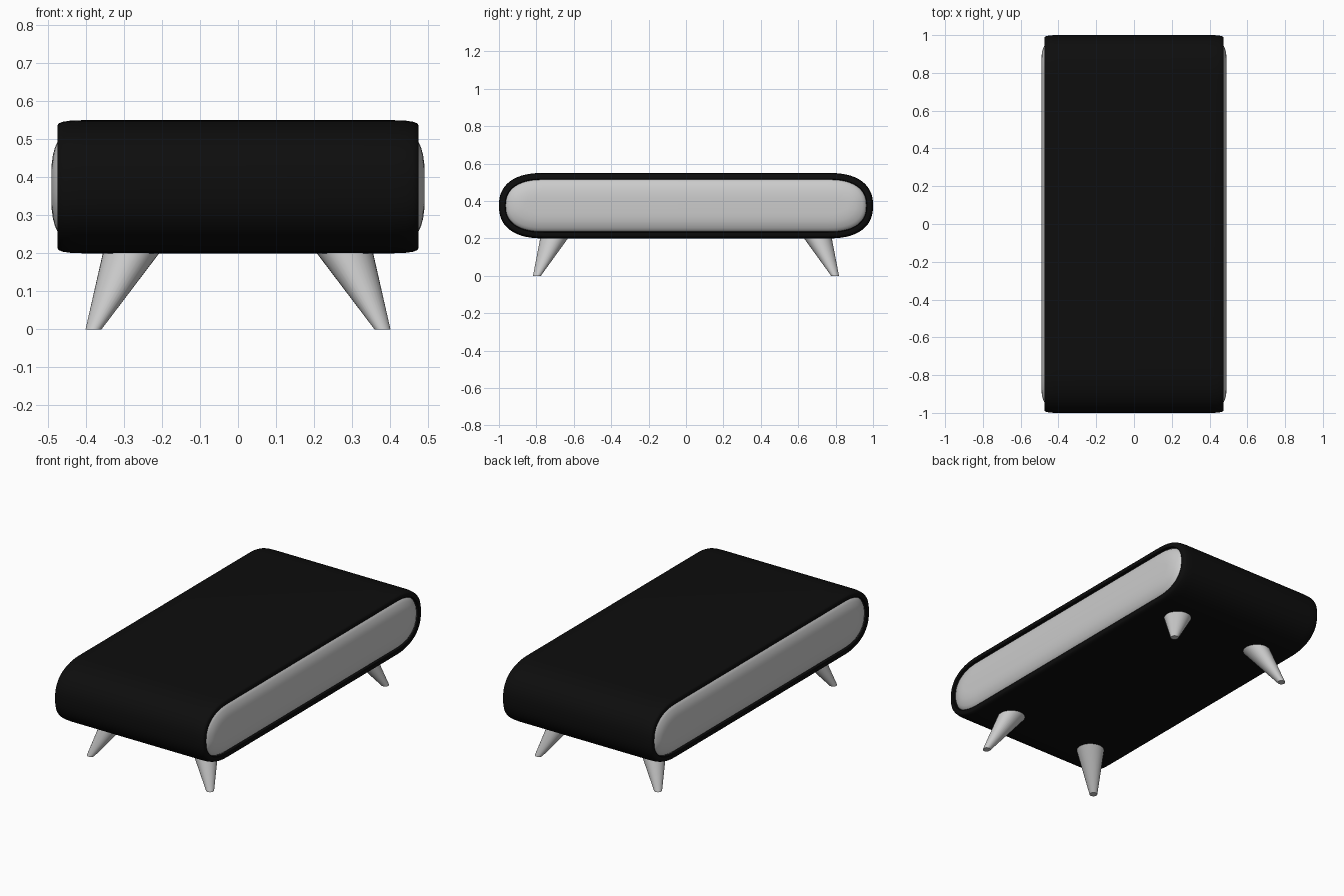
import bpy, bmesh, math

if "Cube" in bpy.data.objects:
    bpy.data.objects.remove(bpy.data.objects["Cube"])

def material(name, c):
    m = bpy.data.materials.new(name)
    m.diffuse_color = (c, c, c, 1)
    m.use_nodes = True
    m.node_tree.nodes["Principled BSDF"].inputs["Base Color"].default_value = m.diffuse_color
    return m

black = material("black shell", 0.004)
grey = material("light grey", 0.6)

MID_Z, HALF_Y, HALF_Z, CORNER_Y, POWER, STEPS = 0.375, 1.0, 0.175, 0.24, 2.4, 14

def outline(d):
    """Rounded side outline (y, z), inset by d."""
    hy, hz, ry = HALF_Y - d, HALF_Z - d, CORNER_Y - d
    pts = []
    for q in range(4):
        for i in range(STEPS + 1):
            a = math.pi / 2 * (q + i / STEPS)
            c, s = math.cos(a), math.sin(a)
            sy = 1 if q in (0, 3) else -1
            y = sy * (hy - ry) + sy * ry * abs(c) ** (2 / POWER)
            z = math.copysign(hz * abs(s) ** (2 / POWER), s)
            if not pts or math.dist(pts[-1], (y, z)) > 1e-5:
                pts.append((y, z))
    if math.dist(pts[0], pts[-1]) < 1e-5:
        pts.pop()
    return pts

def finish(name, bm, mat, angle=40):
    bmesh.ops.recalc_face_normals(bm, faces=bm.faces)
    me = bpy.data.meshes.new(name)
    bm.to_mesh(me)
    bm.free()
    me.materials.append(mat)
    ob = bpy.data.objects.new(name, me)
    bpy.context.collection.objects.link(ob)
    bpy.ops.object.select_all(action='DESELECT')
    ob.select_set(True)
    bpy.context.view_layer.objects.active = ob
    bpy.ops.object.shade_smooth_by_angle(angle=math.radians(angle))
    return ob

def loft(name, rings, mat, closed):
    """Join (x, inset) rings; closed loops back to the first, otherwise ends are capped."""
    bm = bmesh.new()
    loops = [[bm.verts.new((x, y, MID_Z + z)) for y, z in outline(d)] for x, d in rings]
    pairs = list(zip(loops, loops[1:]))
    if closed:
        pairs.append((loops[-1], loops[0]))
    for a, b in pairs:
        n = len(a)
        for i in range(n):
            j = (i + 1) % n
            bm.faces.new((a[i], a[j], b[j], b[i]))
    if not closed:
        bm.faces.new(loops[0])
        bm.faces.new(loops[-1])
    return finish(name, bm, mat)

def mirrored(half):
    return [(-x, d) for x, d in reversed(half)] + half

# Wrap-around shell with softened rims
outer = mirrored([(0.41, 0), (0.44, 0.001), (0.46, 0.004), (0.471, 0.008), (0.475, 0.013)])
inner = [(0.475, 0.032), (0.472, 0.035), (0.44, 0.037)]
loft("shell", outer + inner + [(-x, d) for x, d in reversed(inner)], black, True)

# Inner body whose pillowed ends form the two side panels
loft("inner_body", mirrored([(0.44, 0.034), (0.458, 0.036), (0.468, 0.044), (0.475, 0.057),
                             (0.482, 0.073), (0.487, 0.092), (0.490, 0.115), (0.491, 0.135)]),
     grey, False)

# Four splayed tapering legs
for sx, side in ((-1, "left"), (1, "right")):
    for sy, end in ((-1, "front"), (1, "back")):
        bm = bmesh.new()
        rows = []
        for cx, cy, r, z in ((0.38, 0.797, 0.021, 0), (0.28, 0.704, 0.075, 0.203)):
            rows.append([bm.verts.new((sx * cx + r * math.cos(a), sy * cy + r * math.sin(a), z))
                         for a in (2 * math.pi * i / 32 for i in range(32))])
        for i in range(32):
            j = (i + 1) % 32
            bm.faces.new((rows[0][i], rows[0][j], rows[1][j], rows[1][i]))
        for row in rows:
            bm.faces.new(row)
        finish(f"{end}_{side}_leg", bm, grey)
